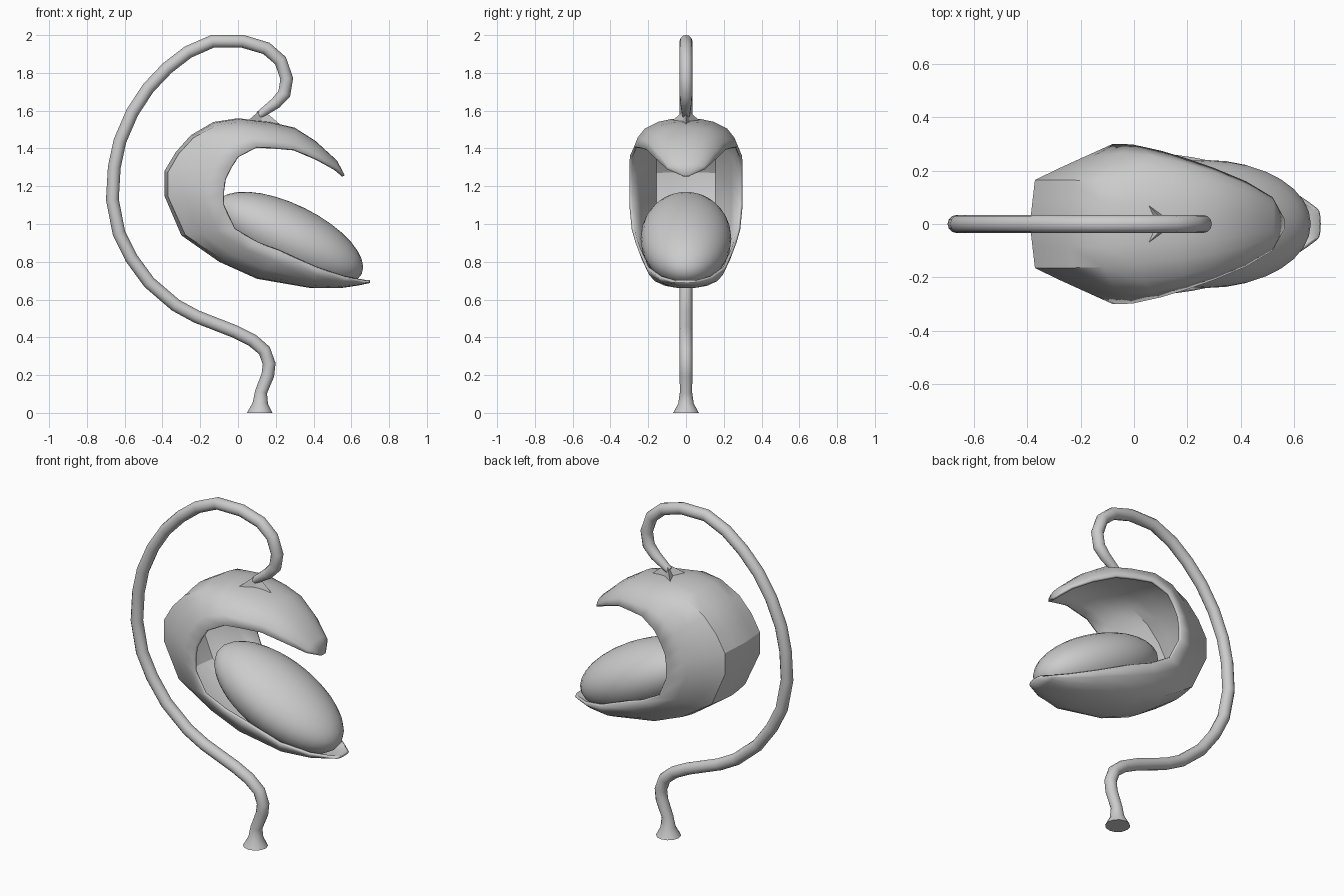
import bpy, bmesh, math
from mathutils import Vector

if "Cube" in bpy.data.objects:
    bpy.data.objects.remove(bpy.data.objects["Cube"])


def smooth(ob, angle=35):
    bpy.ops.object.select_all(action='DESELECT')
    ob.select_set(True)
    bpy.context.view_layer.objects.active = ob
    bpy.ops.object.shade_smooth_by_angle(angle=math.radians(angle))


def mesh_object(name, bm):
    bmesh.ops.recalc_face_normals(bm, faces=bm.faces)
    me = bpy.data.meshes.new(name)
    bm.to_mesh(me)
    bm.free()
    ob = bpy.data.objects.new(name, me)
    bpy.context.collection.objects.link(ob)
    return ob


# Curved stand: swept tube with a flared foot (x, z, radius scale)
path = [(.115, 0, 2), (.118, .05, 1.2), (.122, .11, .95), (.158, .2, 1), (.165, .26, 1),
        (.14, .33, 1), (.075, .385, 1), (-.015, .43, 1), (-.22, .51, 1), (-.33, .57, 1),
        (-.47, .69, 1), (-.565, .82, 1), (-.63, .95, 1), (-.665, 1.13, 1), (-.655, 1.3, 1),
        (-.625, 1.44, 1), (-.56, 1.59, 1), (-.475, 1.72, 1), (-.375, 1.825, 1),
        (-.265, 1.91, 1), (-.135, 1.967, 1), (.025, 1.967, 1), (.15, 1.93, 1),
        (.225, 1.865, 1), (.258, 1.77, 1), (.245, 1.69, 1), (.2, 1.64, .9), (.11, 1.575, .6)]
cu = bpy.data.curves.new("stand", 'CURVE')
cu.dimensions = '3D'
cu.bevel_depth = .034
cu.bevel_resolution = 4
cu.use_fill_caps = True
sp = cu.splines.new('POLY')
sp.points.add(len(path) - 1)
for p, (x, z, r) in zip(sp.points, path):
    p.co = (x, 0, z, 1)
    p.radius = r
stand = bpy.data.objects.new("stand", cu)
bpy.context.collection.objects.link(stand)
stand.select_set(True)
bpy.context.view_layer.objects.active = stand
bpy.ops.object.convert(target='MESH')
stand = bpy.context.object
for v in stand.data.vertices:       # level the foot
    if v.co.z < .03:
        v.co.z = 0
smooth(stand)

# Three-pointed bracket joining the stand to the shell
bm = bmesh.new()
base = [(.22, 0, 1.53), (.125, .02, 1.54), (.045, .08, 1.54),
        (.08, 0, 1.54), (.045, -.08, 1.54), (.125, -.02, 1.54)]
ring = [bm.verts.new(c) for c in base]
apex = bm.verts.new((.125, 0, 1.61))
bm.faces.new(ring)
for i in range(6):
    bm.faces.new((ring[i], ring[(i + 1) % 6], apex))
mesh_object("bracket", bm)

# Shell: lofted C shape; spine x, z / rim x, z / rim half width
stations = [(.565, 1.257, .56, 1.257, .025), (.525, 1.335, .52, 1.29, .10),
            (.41, 1.44, .42, 1.345, .16), (.30, 1.51, .30, 1.395, .21),
            (.17, 1.54, .2, 1.405, .245), (0, 1.56, .1, 1.41, .275),
            (-.13, 1.54, 0, 1.36, .297), (-.25, 1.47, -.04, 1.30, .3),
            (-.33, 1.38, -.07, 1.24, .3), (-.39, 1.28, -.08, 1.17, .3),
            (-.39, 1.15, -.08, 1.10, .3), (-.30, .94, -.02, .97, .287),
            (-.1, .80, .1, .90, .267), (.1, .71, .22, .855, .25),
            (.39, .66, .42, .765, .21), (.54, .66, .57, .715, .14),
            (.64, .675, .645, .70, .09), (.70, .688, .685, .69, .06)]
ROUND = [(0, 0), (.03, .28), (.13, .54), (.36, .79), (.68, .93), (1, 1)]
BOXY = [(0, 0), (.03, .28), (.06, .55), (.36, .70), (.68, .85), (1, 1)]
bm = bmesh.new()
rows = []
for i, (sx, sz, rx, rz, ry) in enumerate(stations):
    k = {6: .4, 7: .8, 8: 1, 9: 1, 10: 1, 11: .8, 12: .4}.get(i, 0)
    half = [(a[0] + (b[0] - a[0]) * k, a[1] + (b[1] - a[1]) * k)
            for a, b in zip(ROUND, BOXY)]
    section = [(f, -g) for f, g in half[:0:-1]] + half
    rows.append([bm.verts.new((sx + (rx - sx) * f, ry * g, sz + (rz - sz) * f))
                 for f, g in section])
for a, b in zip(rows, rows[1:]):
    for j in range(len(a) - 1):
        bm.faces.new((a[j], a[j + 1], b[j + 1], b[j]))
shell = mesh_object("shell", bm)
# Make the normals point away from the seat so thickness grows inward
back = min(shell.data.polygons, key=lambda f: f.center.x)
if back.normal.x > 0:
    shell.data.flip_normals()
mod = shell.modifiers.new("thickness", 'SOLIDIFY')
mod.thickness = .015
mod.offset = -1
smooth(shell, 25)

# Cushion: tilted ellipsoid resting in the shell
bpy.ops.mesh.primitive_uv_sphere_add(segments=32, ring_count=16, radius=1,
                                     location=(.27, 0, .922),
                                     rotation=(0, math.radians(26), 0))
cushion = bpy.context.object
cushion.name = "cushion"
cushion.scale = (.428, .24, .182)
smooth(cushion, 60)
